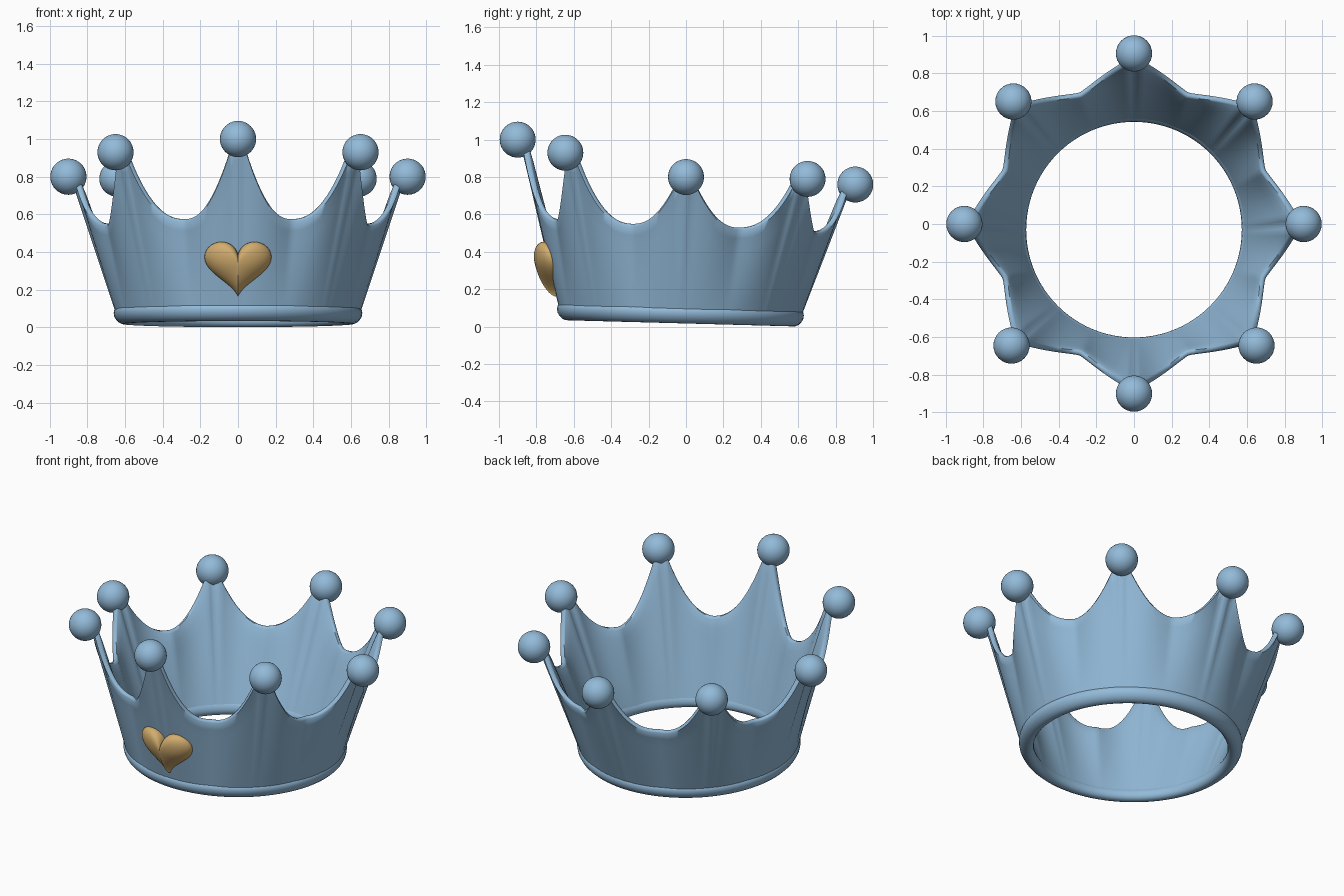
import bpy, bmesh, math
from mathutils import Vector

cube = bpy.data.objects.get("Cube")
if cube:
    bpy.data.objects.remove(cube, do_unlink=True)


def material(name, color):
    mat = bpy.data.materials.new(name)
    mat.use_nodes = True
    mat.diffuse_color = color
    mat.node_tree.nodes["Principled BSDF"].inputs["Base Color"].default_value = color
    return mat


BLUE = material("soft blue", (0.29, 0.49, 0.69, 1))
GOLD = material("warm gold", (0.65, 0.42, 0.155, 1))


def finish(bm, name, mat, angle=60):
    bmesh.ops.recalc_face_normals(bm, faces=bm.faces)
    mesh = bpy.data.meshes.new(name)
    bm.to_mesh(mesh)
    bm.free()
    obj = bpy.data.objects.new(name, mesh)
    bpy.context.collection.objects.link(obj)
    mesh.materials.append(mat)
    bpy.ops.object.select_all(action="DESELECT")
    obj.select_set(True)
    bpy.context.view_layer.objects.active = obj
    bpy.ops.object.shade_smooth_by_angle(angle=math.radians(angle))
    return obj


def loft(bm, loops, close_columns=True):
    """Join closed point loops with quads, optionally closing last to first."""
    rows = [[bm.verts.new(p) for p in loop] for loop in loops]
    count = len(rows)
    for i in range(count if close_columns else count - 1):
        a, b = rows[i], rows[(i + 1) % count]
        for j in range(len(a)):
            k = (j + 1) % len(a)
            bm.faces.new((a[j], a[k], b[k], b[j]))
    return rows


def base_z(y):
    return 0.017 - 0.027 * y


# Ball centres from the front round to the back, on the left side
half = [(0, -0.9, 1.0), (0.65, -0.645, 0.93), (0.9, 0, 0.8),
        (0.64, 0.65, 0.79), (0, 0.905, 0.76)]
valleys = [0.575, 0.55, 0.53, 0.51]
SHIFT = -0.03     # the base ring sits slightly forward
COLUMNS = 256


def rim_height(angle):
    """Height and sharpness of the scalloped edge, angle measured from front."""
    a = abs((angle + math.pi) % (2 * math.pi) - math.pi) / (math.pi / 4)
    i = min(int(a), 3)
    f = a - i
    tip = half[i][2] if f < 0.5 else half[i + 1][2]
    u = min(f, 1 - f) * 2
    low = valleys[i]
    z = low + (tip + 0.085 - low) * (1 - u) ** 2.5
    return min(z, tip), 1 - u


# Flared wall with concave scallops
columns = []
for c in range(COLUMNS):
    ang = 2 * math.pi * c / COLUMNS
    top, sharp = rim_height(ang)
    r_top = 0.755 + 0.135 * sharp ** 1.3
    direction = Vector((math.sin(ang), -math.cos(ang), 0))
    bottom = base_z(0.6 * direction.y) + 0.05

    def point(t, inset, drop=0):
        r = 0.645 + (r_top - 0.645) * t - inset
        p = direction * r
        p.y += SHIFT * (1 - t)
        p.z = bottom + (top - bottom) * t - drop
        return p

    steps = [k / 8 for k in range(8)]
    outer = [point(t, 0) for t in steps]
    edge = [point(1, 0, 0.012), point(1, 0.008), point(1, 0.024), point(1, 0.032, 0.012)]
    inner = [point(t, 0.068 - 0.036 * t) for t in reversed(steps)]
    columns.append(outer + edge + inner)
bm = bmesh.new()
loft(bm, columns)
finish(bm, "crown_wall", BLUE)

# Rounded ring around the foot
rings = []
for c in range(96):
    ang = 2 * math.pi * c / 96
    direction = Vector((math.sin(ang), -math.cos(ang), 0))
    loop = []
    for k in range(16):
        b = 2 * math.pi * k / 16
        p = direction * (0.616 + 0.044 * math.cos(b))
        low = base_z(p.y)
        p.y += SHIFT
        p.z = low + 0.048 + 0.046 * math.sin(b) + 0.012 * math.cos(b)
        loop.append(p)
    rings.append(loop)
bm = bmesh.new()
loft(bm, rings)
finish(bm, "base_ring", BLUE)

# Balls on the tips
centres = half + [(-x, y, z) for x, y, z in half if x > 0]
for i, centre in enumerate(centres):
    bm = bmesh.new()
    bmesh.ops.create_uvsphere(bm, u_segments=32, v_segments=20, radius=0.096)
    ball = finish(bm, f"tip_ball_{i + 1}", BLUE)
    ball.location = centre


# Puffed heart following the front of the wall
def heart_loop(scale, depth):
    loop = []
    for k in range(64):
        t = 2 * math.pi * k / 64
        x = 0.178 * math.sin(t) ** 3 * scale
        z = 0.0102 * scale * (13 * math.cos(t) - 5 * math.cos(2 * t)
                              - 2 * math.cos(3 * t) - math.cos(4 * t))
        y = -0.733 - 0.25 * z + 0.65 * x * x - depth
        loop.append((x, y, 0.333 + z))
    return loop


loops = []
for k in range(-9, 10):
    a = math.pi / 2 * k / 9.5
    depth = math.sin(a) * (0.075 if k > 0 else 0.03)
    loops.append(heart_loop(math.cos(a), depth))
bm = bmesh.new()
rows = loft(bm, loops, close_columns=False)
bm.faces.new(rows[0])
bm.faces.new(rows[-1])
finish(bm, "front_heart", GOLD, 80)
